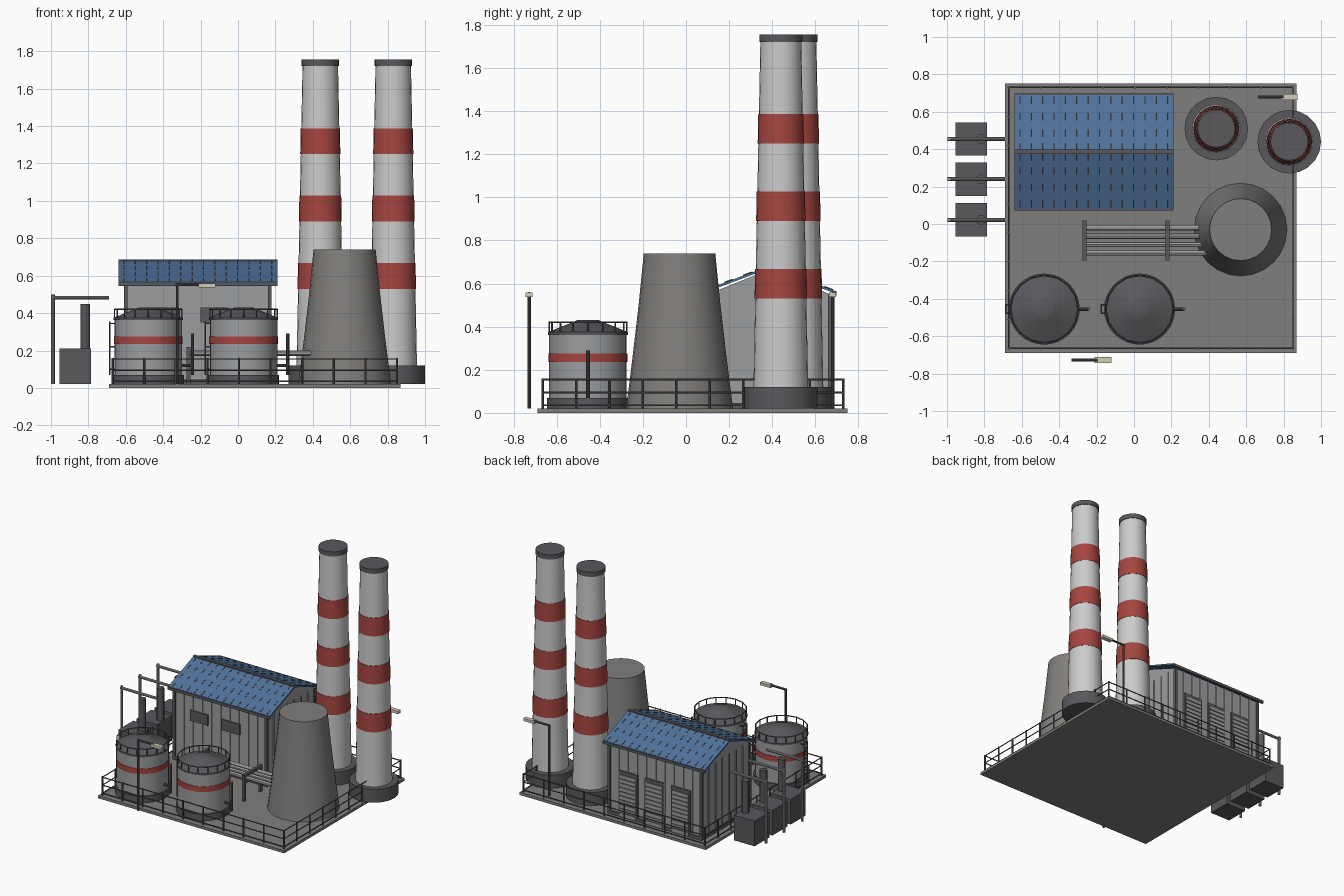
import bpy, bmesh, math
from mathutils import Vector

if "Cube" in bpy.data.objects:
    bpy.data.objects.remove(bpy.data.objects["Cube"])


def mat(name, r, g, b):
    m = bpy.data.materials.new(name)
    m.diffuse_color = (r, g, b, 1)
    m.use_nodes = True
    m.node_tree.nodes["Principled BSDF"].inputs["Base Color"].default_value = m.diffuse_color
    return m


CONCRETE = mat("concrete", 0.22, 0.21, 0.2)
DARK = mat("dark_metal", 0.1, 0.1, 0.11)
STEEL = mat("steel", 0.33, 0.34, 0.35)
WHITE = mat("pale_paint", 0.6, 0.6, 0.59)
RED = mat("red_paint", 0.38, 0.06, 0.05)
BLUE = mat("blue_roof", 0.08, 0.17, 0.33)
LAMP = mat("lamp_glass", 0.65, 0.62, 0.5)


def finish(name, bm, m, smooth=False):
    bmesh.ops.recalc_face_normals(bm, faces=bm.faces)
    me = bpy.data.meshes.new(name)
    bm.to_mesh(me)
    bm.free()
    me.materials.append(m)
    ob = bpy.data.objects.new(name, me)
    bpy.context.collection.objects.link(ob)
    if smooth:
        bpy.context.view_layer.objects.active = ob
        ob.select_set(True)
        bpy.ops.object.shade_smooth_by_angle(angle=math.radians(30))
        ob.select_set(False)
    return ob


def add_box(bm, lo, hi):
    lo, hi = Vector(lo), Vector(hi)
    vs = bmesh.ops.create_cube(bm, size=1)["verts"]
    for v in vs:
        v.co = Vector([(lo[i] + hi[i]) / 2 + v.co[i] * (hi[i] - lo[i]) for i in range(3)])


def boxes(name, pairs, m):
    bm = bmesh.new()
    for lo, hi in pairs:
        add_box(bm, lo, hi)
    return finish(name, bm, m)


def add_rod(bm, a, b, r, n=8):
    a, b = Vector(a), Vector(b)
    vs = bmesh.ops.create_cone(bm, cap_ends=True, segments=n, radius1=r, radius2=r, depth=(b - a).length)["verts"]
    q = Vector((0, 0, 1)).rotation_difference(b - a)
    for v in vs:
        v.co = q @ v.co + (a + b) / 2


def rods(name, segs, r, m, n=8):
    bm = bmesh.new()
    for a, b in segs:
        add_rod(bm, a, b, r, n)
    return finish(name, bm, m, n > 8)


def lathe(name, x, y, profile, m, n=24):
    """Capped solid of revolution from (radius, z) points."""
    bm = bmesh.new()
    rings = [[bm.verts.new((x + r * math.cos(2 * math.pi * i / n), y + r * math.sin(2 * math.pi * i / n), z))
              for i in range(n)] for r, z in profile]
    for p, q in zip(rings, rings[1:]):
        for i in range(n):
            bm.faces.new((p[i], p[(i + 1) % n], q[(i + 1) % n], q[i]))
    bm.faces.new(rings[0])
    bm.faces.new(rings[-1])
    return finish(name, bm, m, True)


# Ground slab
boxes("base_slab", [((-0.69, -0.69, 0), (0.87, 0.75, 0.02))], CONCRETE)

# Perimeter fence
X0, X1, Y0, Y1 = -0.67, 0.85, -0.665, 0.73
corners = [(X0, Y0), (X1, Y0), (X1, Y1), (X0, Y1)]
posts, rails = [], []
for i, (ax, ay) in enumerate(corners):
    bx, by = corners[(i + 1) % 4]
    for k in range(9):
        px, py = ax + (bx - ax) * k / 9, ay + (by - ay) * k / 9
        posts.append(((px, py, 0.02), (px, py, 0.16)))
    rails += [((ax, ay, z), (bx, by, z)) for z in (0.035, 0.095, 0.155)]
rods("fence_posts", posts, 0.006, DARK)
rods("fence_rails", rails, 0.004, DARK, 6)

# Striped chimneys
for tag, x, y in (("left", 0.44, 0.51), ("right", 0.83, 0.44)):
    rad = lambda z: 0.127 - 0.032 * (z - 0.12) / 1.6
    lathe(f"chimney_base_{tag}", x, y, [(0.17, 0.02), (0.17, 0.12)], DARK, 20)
    lathe(f"chimney_shaft_{tag}", x, y, [(rad(0.1), 0.1), (rad(1.73), 1.73)], WHITE)
    for k, z in enumerate((0.53, 0.89, 1.25)):
        lathe(f"chimney_band_{tag}_{k}", x, y, [(rad(z) + 0.003, z), (rad(z + 0.138) + 0.003, z + 0.138)], RED)
    lathe(f"chimney_cap_{tag}", x, y, [(0.1, 1.72), (0.1, 1.755)], DARK)

# Cooling tower
lathe("cooling_tower", 0.57, -0.03, [(0.248, 0.02), (0.218, 0.26), (0.19, 0.5), (0.166, 0.74)], CONCRETE, 24)

# Storage tanks with roof railing, ladder and outlet pipe
for tag, x in (("left", -0.48), ("right", 0.03)):
    y = -0.455
    lathe(f"tank_foot_{tag}", x, y, [(0.19, 0.02), (0.19, 0.07)], DARK, 32)
    lathe(f"tank_body_{tag}", x, y, [(0.18, 0.07), (0.18, 0.37)], STEEL, 32)
    lathe(f"tank_band_{tag}", x, y, [(0.184, 0.235), (0.184, 0.275)], RED, 32)
    lathe(f"tank_roof_{tag}", x, y, [(0.185, 0.362), (0.185, 0.375), (0.06, 0.425), (0.05, 0.43)], DARK, 32)
    ring = [(x + 0.18 * math.cos(i * math.pi / 8), y + 0.18 * math.sin(i * math.pi / 8)) for i in range(16)]
    segs = [((px, py, 0.37), (px, py, 0.422)) for px, py in ring]
    for i in range(16):
        a, b = ring[i], ring[(i + 1) % 16]
        segs.append(((*a, 0.42), (*b, 0.42)))
    rods(f"tank_railing_{tag}", segs, 0.004, DARK, 6)
    lx = x - 0.205
    segs = [((lx, y + s, 0.07), (lx, y + s, 0.355)) for s in (-0.022, 0.022)]
    segs += [((lx, y - 0.022, 0.09 + k * 0.028), (lx, y + 0.022, 0.09 + k * 0.028)) for k in range(10)]
    segs += [((lx, y + s, z), (x - 0.175, y + s, z)) for s in (-0.022, 0.022) for z in (0.1, 0.22, 0.345)]
    rods(f"tank_ladder_{tag}", segs, 0.004, DARK, 6)
    rods(f"tank_outlet_{tag}", [((x + 0.17, y, 0.12), (x + 0.238, y, 0.12)),
                                ((x + 0.236, y, 0.07), (x + 0.236, y, 0.29))], 0.009, DARK, 10)

# Turbine hall: gabled walls
BX0, BX1, BY0, BY1, YR = -0.6, 0.17, 0.1, 0.67, 0.385
bm = bmesh.new()
prof = [(BY0, 0.02), (BY1, 0.02), (BY1, 0.55), (YR, 0.665), (BY0, 0.55)]
f = bm.faces.new([bm.verts.new((BX0, y, z)) for y, z in prof])
ext = bmesh.ops.extrude_face_region(bm, geom=[f])["geom"]
bmesh.ops.translate(bm, verts=[v for v in ext if isinstance(v, bmesh.types.BMVert)], vec=(BX1 - BX0, 0, 0))
finish("hall_walls", bm, STEEL)

# Wall ribs and plinth
ribs = []
for k in range(11):
    x = BX0 + (BX1 - BX0) * k / 10
    ribs += [((x - 0.005, y - 0.006, 0.02), (x + 0.005, y + 0.006, 0.55)) for y in (BY0, BY1)]
for k in range(8):
    y = BY0 + (BY1 - BY0) * k / 7
    ribs += [((x - 0.006, y - 0.005, 0.02), (x + 0.006, y + 0.005, 0.55)) for x in (BX0, BX1)]
boxes("wall_ribs", ribs, STEEL)
boxes("hall_plinth", [((BX0 - 0.01, BY0 - 0.01, 0.02), (BX1 + 0.01, BY1 + 0.01, 0.045))], DARK)
boxes("corner_trims", [((x - 0.01, y - 0.01, 0.02), (x + 0.01, y + 0.01, 0.55))
                       for x in (BX0, BX1) for y in (BY0, BY1)], DARK)

# Front windows
boxes("front_windows", [((x - 0.075, BY0 - 0.012, 0.35), (x + 0.075, BY0, 0.43)) for x in (-0.39, -0.125)], DARK)

# Roller doors at the back
frames, slats = [], []
for x in (0.01, -0.21, -0.43):
    frames.append(((x - 0.08, BY1, 0.02), (x + 0.08, BY1 + 0.01, 0.37)))
    slats += [((x - 0.068, BY1, 0.03 + k * 0.032), (x + 0.068, BY1 + 0.016, 0.053 + k * 0.032)) for k in range(10)]
boxes("door_frames", frames, DARK)
boxes("door_slats", slats, STEEL)

# Roof slopes, standing seams, ridge cap and gutters
RX0, RX1, ZE, ZR = -0.64, 0.21, 0.555, 0.67
for tag, ye in (("front", 0.08), ("back", 0.69)):
    bm = bmesh.new()
    f = bm.faces.new([bm.verts.new(p) for p in ((RX0, ye, ZE), (RX1, ye, ZE), (RX1, YR, ZR), (RX0, YR, ZR))])
    ext = bmesh.ops.extrude_face_region(bm, geom=[f])["geom"]
    bmesh.ops.translate(bm, verts=[v for v in ext if isinstance(v, bmesh.types.BMVert)], vec=(0, 0, 0.012))
    finish(f"roof_{tag}", bm, BLUE)
    at = lambda x, t: (x, ye + (YR - ye) * t, ZE + 0.012 + (ZR - ZE) * t)
    segs = []
    for k in range(14):
        x = RX0 + 0.03 + (RX1 - RX0 - 0.06) * k / 13
        segs += [(at(x, t), at(x, t + 0.13)) for t in (0.03, 0.32, 0.61, 0.85)]
    rods(f"roof_seams_{tag}", segs, 0.004, DARK, 6)
    boxes(f"gutter_{tag}", [((RX0, ye - 0.008, 0.545), (RX1, ye + 0.008, 0.565))], DARK)
boxes("ridge_cap", [((RX0, YR - 0.012, 0.67), (RX1, YR + 0.012, 0.686))], DARK)

# Pipe rack beside the tower
rods("rack_pipes", [((-0.275, y, 0.185), (0.4, y, 0.185)) for y in (-0.02, -0.065, -0.11, -0.155)], 0.014, STEEL, 12)
rack = []
for x in (-0.265, 0.18):
    rack.append(((x - 0.011, -0.195, 0.2), (x + 0.011, 0.02, 0.22)))
    rack.append(((x - 0.011, -0.195, 0.152), (x + 0.011, 0.02, 0.17)))
    rack += [((x - 0.01, y - 0.01, 0.02), (x + 0.01, y + 0.01, 0.22)) for y in (-0.185, 0.01)]
boxes("rack_frames", rack, DARK)

# Transformers with bushing columns and line poles
for i, y in enumerate((0.455, 0.24, 0.022)):
    boxes(f"transformer_{i}", [((-0.955, y - 0.089, 0.02), (-0.785, y + 0.089, 0.21))], DARK)
    lathe(f"bushing_{i}", -0.817, y, [(0.026, 0.2), (0.026, 0.45)], DARK, 12)
    rods(f"line_pole_{i}", [((-0.989, y, 0.02), (-0.989, y, 0.5)), ((-0.998, y, 0.483), (-0.69, y, 0.483))],
         0.01, STEEL, 10)

# Street lamps
for tag, x, y in (("front", -0.325, -0.728), ("back", 0.67, 0.68)):
    rods(f"lamp_pole_{tag}", [((x, y, 0.02), (x, y, 0.555)), ((x - 0.008, y, 0.553), (x + 0.13, y, 0.553))],
         0.008, DARK, 10)
    boxes(f"lamp_head_{tag}", [((x + 0.115, y - 0.016, 0.538), (x + 0.205, y + 0.016, 0.558))], LAMP)
